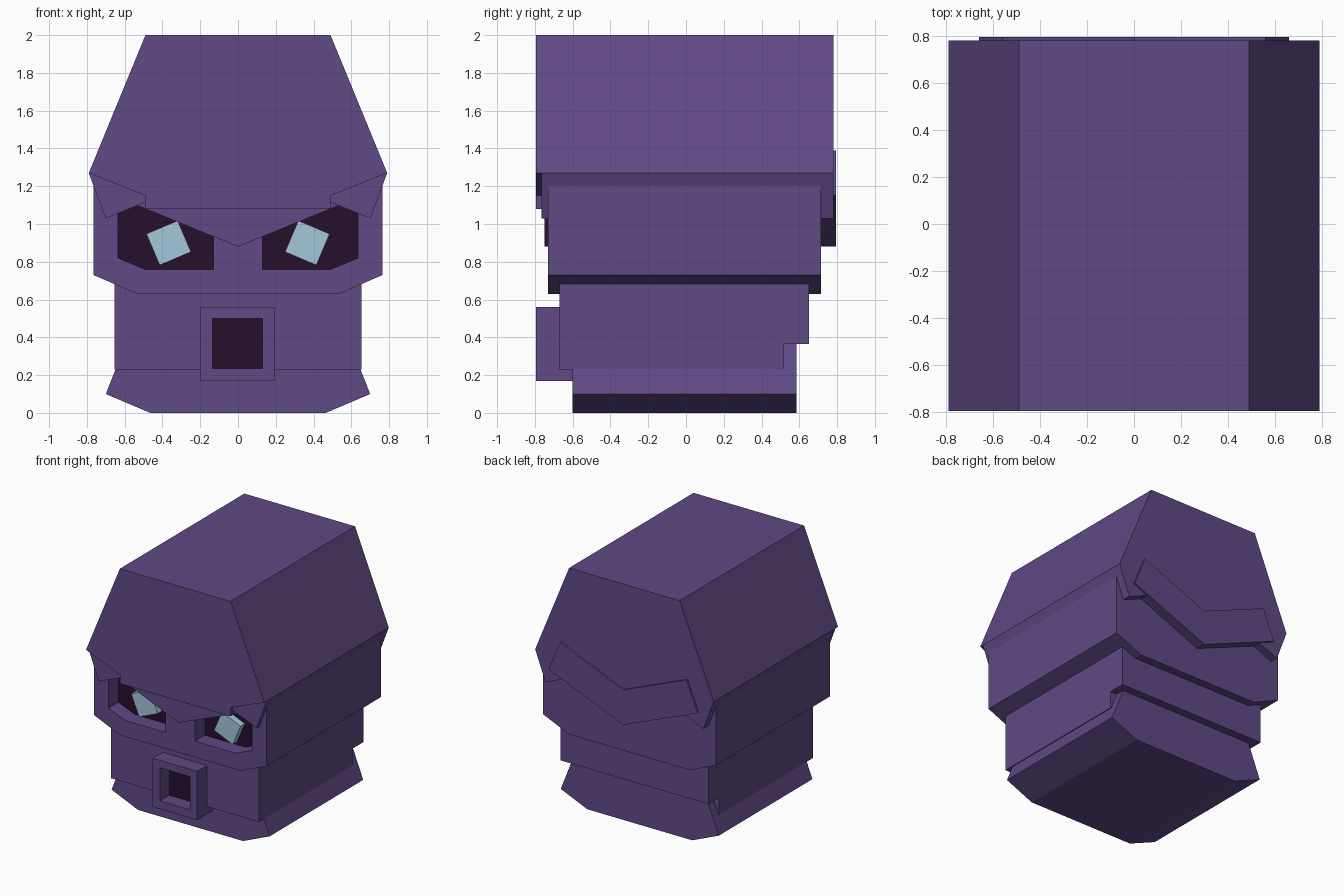
import bpy
import bmesh
import math

if "Cube" in bpy.data.objects:
    bpy.data.objects.remove(bpy.data.objects["Cube"])


def material(name, rgb):
    m = bpy.data.materials.new(name)
    m.diffuse_color = (*rgb, 1)
    m.use_nodes = True
    m.node_tree.nodes["Principled BSDF"].inputs["Base Color"].default_value = m.diffuse_color
    return m


PURPLE = material("purple", (0.115, 0.067, 0.235))
DARK = material("dark_plum", (0.019, 0.005, 0.028))
GLOW = material("pale_blue", (0.37, 0.57, 0.72))


def prism(name, outline, y0, y1, mat=PURPLE):
    """Extrude an (x, z) outline from y0 to y1."""
    bm = bmesh.new()
    face = bm.faces.new([bm.verts.new((x, y0, z)) for x, z in outline])
    ext = bmesh.ops.extrude_face_region(bm, geom=[face])
    moved = [v for v in ext["geom"] if isinstance(v, bmesh.types.BMVert)]
    bmesh.ops.translate(bm, verts=moved, vec=(0, y1 - y0, 0))
    bmesh.ops.recalc_face_normals(bm, faces=bm.faces)
    mesh = bpy.data.meshes.new(name)
    bm.to_mesh(mesh)
    bm.free()
    mesh.materials.append(mat)
    obj = bpy.data.objects.new(name, mesh)
    bpy.context.collection.objects.link(obj)
    return obj


def flip(points):
    return [(-x, z) for x, z in reversed(points)]


def symmetric(half):
    """Close a right-hand half outline with its mirror image."""
    return half + [p for p in flip(half) if abs(p[0]) > 1e-6]


def rect(x0, x1, z0, z1):
    return [(x0, z0), (x1, z0), (x1, z1), (x0, z1)]


def cut(target, cutter):
    mod = target.modifiers.new("cut", "BOOLEAN")
    mod.operation = "DIFFERENCE"
    mod.solver = "EXACT"
    mod.object = cutter
    bpy.context.view_layer.objects.active = target
    bpy.ops.object.modifier_apply(modifier=mod.name)
    bpy.data.objects.remove(cutter)


# Skull cap and V-shaped brow that runs through to the back
prism("skull_cap", symmetric([(0.49, 2), (0.79, 1.27), (0.49, 1.15), (0.49, 1.08)]),
      -0.795, 0.78)
prism("brow", symmetric([(0, 1.16), (0.56, 1.39), (0.66, 1.15), (0, 0.88)]),
      -0.75, 0.795)

# Middle of the head with recessed eye sockets
head = prism("eye_block", symmetric([(0.765, 1.25), (0.765, 0.73), (0.535, 0.63)]),
             -0.73, 0.715)
socket = [(0.13, 0.76), (0.49, 0.76), (0.635, 0.82), (0.635, 1.14), (0.13, 1.14)]
wing = [(0.79, 1.27), (0.70, 1.03), (0.49, 1.115), (0.49, 1.15)]

# Rotated square eye
a = math.radians(-23)
eye = []
for u, v in rect(-0.09, 0.09, -0.09, 0.09):
    eye.append((0.367 + u * math.cos(a) - v * math.sin(a),
                0.90 + u * math.sin(a) + v * math.cos(a)))

for side, f in (("right", list), ("left", flip)):
    cut(head, prism("socket_cutter", f(socket), -0.9, -0.60))
    prism(side + "_socket_back", f(socket), -0.606, -0.598, DARK)
    prism(side + "_eye", f(eye), -0.66, -0.60, GLOW)
    prism(side + "_temple_wing", f(wing), -0.765, 0.78)

# Upper jaw, stepped up at the back
prism("upper_jaw", rect(-0.655, 0.655, 0.23, 0.70), -0.67, 0.515)
prism("upper_jaw_back", rect(-0.655, 0.655, 0.365, 0.70), 0.515, 0.65)

# Chin
prism("chin", symmetric([(0.595, 0.365), (0.70, 0.10), (0.465, 0)]), -0.60, 0.585)

# Square mouth tube with dark opening
mouth = prism("mouth_frame", rect(-0.20, 0.195, 0.17, 0.56), -0.795, -0.58)
cut(mouth, prism("mouth_cutter", rect(-0.135, 0.13, 0.235, 0.50), -0.9, -0.66))
prism("mouth_back", rect(-0.135, 0.13, 0.235, 0.50), -0.676, -0.668, DARK)
